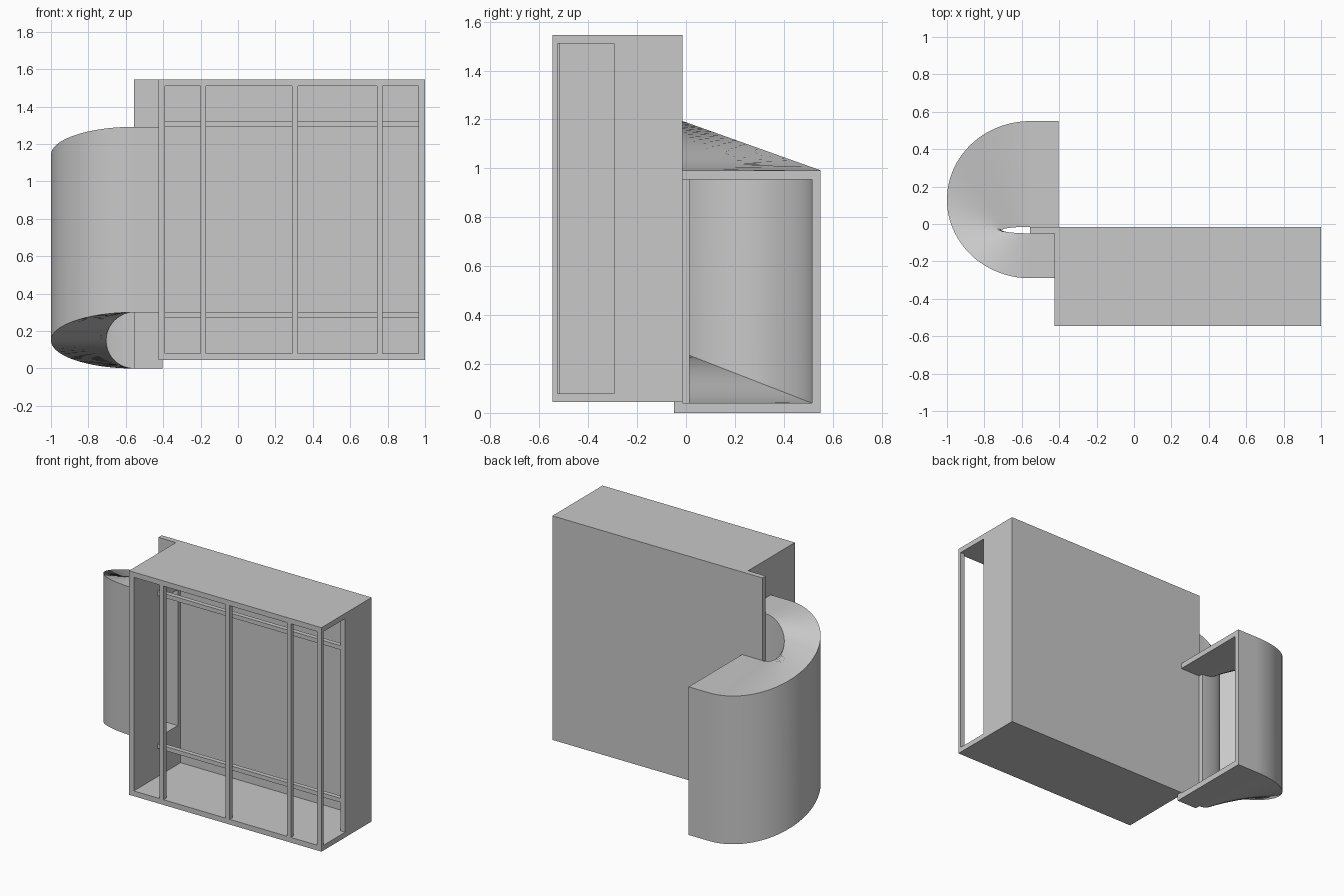
import bpy, bmesh, math

if "Cube" in bpy.data.objects:
    bpy.data.objects.remove(bpy.data.objects["Cube"])

grey = bpy.data.materials.new("light_grey")
grey.diffuse_color = (0.58, 0.58, 0.58, 1)
grey.use_nodes = True
grey.node_tree.nodes["Principled BSDF"].inputs["Base Color"].default_value = grey.diffuse_color


def add_object(name, bm):
    bmesh.ops.recalc_face_normals(bm, faces=bm.faces)
    mesh = bpy.data.meshes.new(name)
    bm.to_mesh(mesh)
    bm.free()
    mesh.materials.append(grey)
    ob = bpy.data.objects.new(name, mesh)
    bpy.context.collection.objects.link(ob)
    return ob


def box(name, x, y, z):
    bm = bmesh.new()
    bmesh.ops.create_cube(bm, size=1)
    for v in bm.verts:
        v.co = [(a + b) / 2 + c * (b - a) for c, (a, b) in zip(v.co, (x, y, z))]
    return add_object(name, bm)


def hole(x, z):
    bm = bmesh.new()
    bmesh.ops.create_cone(bm, cap_ends=True, segments=32, radius1=0.033, radius2=0.033, depth=0.2)
    for v in bm.verts:
        v.co = (x + v.co.x, -0.03 + v.co.z, z + v.co.y)
    return add_object("hole_cutter", bm)


def cut(ob, cutters):
    for c in cutters:
        c.hide_render = True
        mod = ob.modifiers.new("cut", 'BOOLEAN')
        mod.operation = 'DIFFERENCE'
        mod.solver = 'EXACT'
        mod.object = c
    dg = bpy.context.evaluated_depsgraph_get()
    mesh = bpy.data.meshes.new_from_object(ob.evaluated_get(dg))
    ob.modifiers.clear()
    ob.data = mesh
    for c in cutters:
        bpy.data.objects.remove(c)


# open-fronted case with side slot, duct opening and screw holes
case = box("case", (-0.425, 1), (-0.545, -0.015), (0.045, 1.545))
cut(case, [
    box("cavity_cutter", (-0.39, 0.965), (-0.7, -0.05), (0.08, 1.51)),
    box("slot_cutter", (0.9, 1.1), (-0.525, -0.295), (0.08, 1.51)),
    box("duct_cutter", (-0.5, -0.3), (-0.255, -0.08), (0.34, 1.25)),
    hole(-0.27, 1.38), hole(0.865, 0.245)])

# back plate running past the case
box("plate_extension", (-0.555, -0.405), (-0.05, -0.015), (0, 1.545))

# front grille
for x in (-0.2, 0.29, 0.743):
    box("vertical_bar", (x, x + 0.03), (-0.545, -0.515), (0.07, 1.52))
for z in (0.27, 1.292):
    box("horizontal_bar", (-0.4, 0.975), (-0.295, -0.265), (z, z + 0.028))


# curved duct: hollow rectangular section swept round a descending half turn
def section(t, x=None, inner_out=None, inner_in=None):
    s, c = math.sin(t), math.cos(t)
    z = 0.15 * (1 + c)

    def rim(rx, ry, cy):
        return (-0.555 - rx * s if x is None else x, cy - ry * c)
    a, b = rim(0.445, 0.42, 0.13), rim(0.15, 0.0175, -0.0325)
    d, e = rim(0.41, 0.385, 0.13), rim(0.18, 0.0475, -0.0325)
    if inner_out is not None:
        b, e = (b[0], inner_out), (e[0], inner_in)
    outer = [(*a, z), (*b, z), (*b, z + 0.992), (*a, z + 0.992)]
    inner = [(*d, z + 0.04), (*e, z + 0.04), (*e, z + 0.955), (*d, z + 0.955)]
    return outer, inner


N = 64
sections = [section(0, -0.425)]
sections += [section(math.pi * i / N) for i in range(N + 1)]
# the extension plate forms the inner wall of the outlet
sections += [section(math.pi, -0.554, -0.03, -0.0152), section(math.pi, -0.405, -0.03, -0.0152)]

bm = bmesh.new()
rings = [[[bm.verts.new(p) for p in loop] for loop in sec] for sec in sections]
for r0, r1 in zip(rings, rings[1:]):
    for p, q in zip(r0, r1):
        for k in range(4):
            j = (k + 1) % 4
            bm.faces.new((p[k], p[j], q[j], q[k]))
for o, i in (rings[0], rings[-1]):
    for k in range(4):
        j = (k + 1) % 4
        bm.faces.new((o[k], o[j], i[j], i[k]))
duct = add_object("curved_duct", bm)
bpy.ops.object.select_all(action='DESELECT')
duct.select_set(True)
bpy.context.view_layer.objects.active = duct
bpy.ops.object.shade_smooth_by_angle(angle=math.radians(30))
